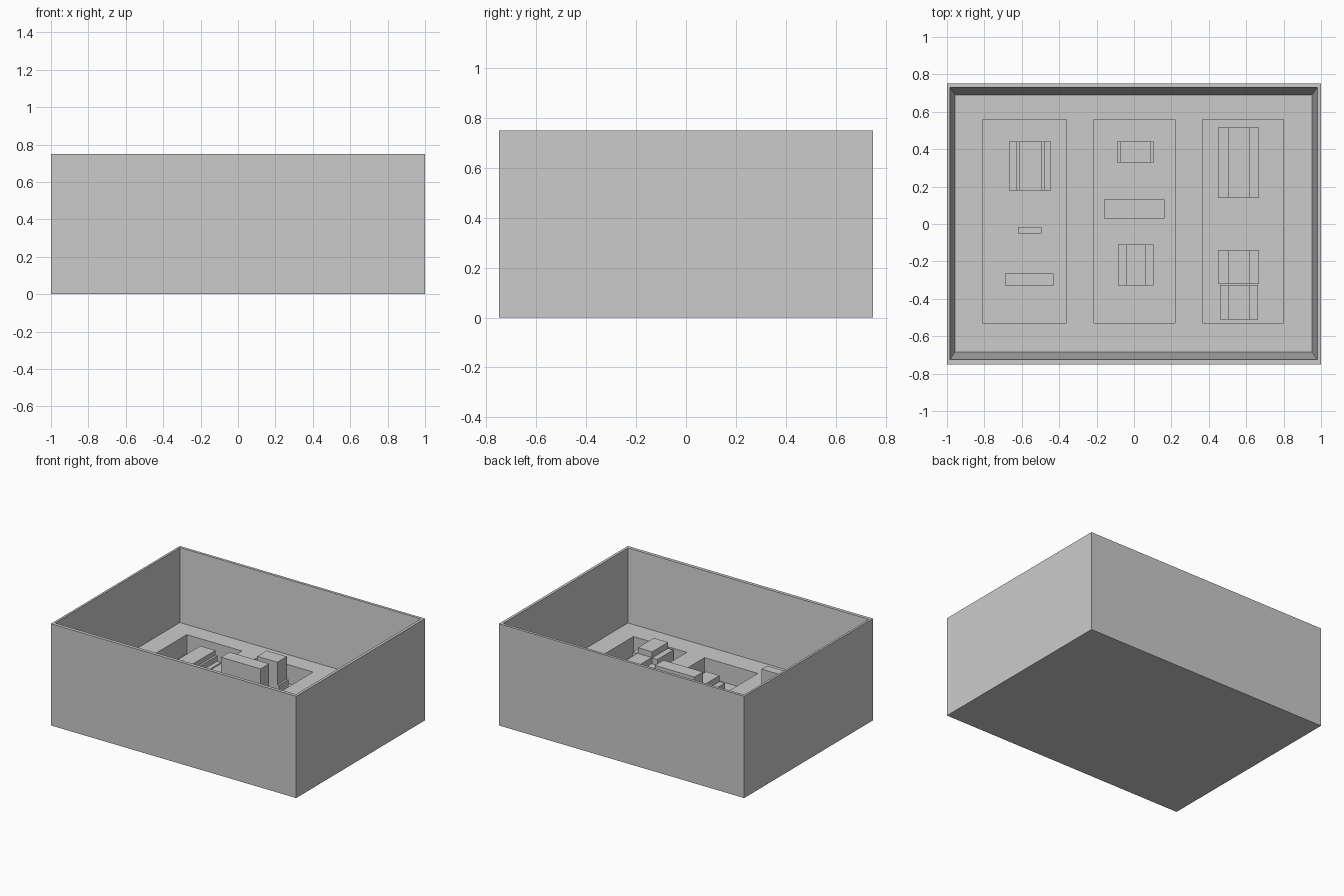
import bpy, bmesh

if "Cube" in bpy.data.objects:
    bpy.data.objects.remove(bpy.data.objects["Cube"])

FLOOR = 0.22      # tray deck height
PIT = 0.08        # bottom of the pockets


def block(name, x0, x1, y0, y1, z0, z1, flare=(0, 0)):
    """Box between limits; flare widens the top edge in x and y."""
    bm = bmesh.new()
    bmesh.ops.create_cube(bm, size=1)
    for v in bm.verts:
        top = v.co.z > 0
        fx, fy = flare if top else (0, 0)
        v.co = (x1 + fx if v.co.x > 0 else x0 - fx,
                y1 + fy if v.co.y > 0 else y0 - fy,
                z1 if top else z0)
    me = bpy.data.meshes.new(name)
    bm.to_mesh(me)
    bm.free()
    ob = bpy.data.objects.new(name, me)
    bpy.context.collection.objects.link(ob)
    return ob


def cut(target, cutter):
    """Subtract the cutter from the target and discard it."""
    mod = target.modifiers.new("cut", 'BOOLEAN')
    mod.operation = 'DIFFERENCE'
    mod.solver = 'EXACT'
    mod.object = cutter
    cutter.hide_render = True
    bpy.context.view_layer.objects.active = target
    bpy.ops.object.modifier_apply(modifier=mod.name)
    bpy.data.objects.remove(cutter)


def stepped(name, y0, y1, tiers):
    """Stacked tiers of (x0, x1, top), each resting on the one below."""
    z = PIT
    for i, (x0, x1, top) in enumerate(tiers):
        block(f"{name}_tier_{i + 1}", x0, x1, y0, y1, z, top)
        z = top


# Open box with slightly tapered inner walls
tray = block("tray", -1, 1, -0.75, 0.75, 0, 0.75)
cut(tray, block("cavity_cutter", -0.957, 0.953, -0.685, 0.69, FLOOR, 0.75 + 1e-4,
                flare=(0.027, 0.04)))

# Three rectangular pockets in the deck
for x0, x1 in ((-0.81, -0.36), (-0.215, 0.22), (0.365, 0.80)):
    cut(tray, block("pocket_cutter", x0, x1, -0.53, 0.56, PIT, 0.4))

# Left pocket parts
stepped("left_block", 0.18, 0.44,
        [(-0.668, -0.444, 0.16), (-0.631, -0.476, 0.20), (-0.615, -0.492, 0.235)])
block("left_small_bar", -0.62, -0.495, -0.05, -0.015, PIT, 0.22)
block("left_tall_bar", -0.69, -0.43, -0.33, -0.265, PIT, 0.41)

# Middle pocket parts
stepped("middle_post", 0.33, 0.44, [(-0.09, 0.105, 0.18), (-0.075, 0.09, 0.345)])
block("middle_tall_bar", -0.16, 0.163, 0.03, 0.13, PIT, 0.43)
stepped("middle_block", -0.33, -0.11, [(-0.085, 0.105, 0.19), (-0.043, 0.065, 0.235)])

# Right pocket parts
stepped("right_long_block", 0.14, 0.515, [(0.45, 0.667, 0.18), (0.503, 0.62, 0.23)])
stepped("right_short_block", -0.32, -0.14, [(0.45, 0.667, 0.18), (0.503, 0.62, 0.225)])
stepped("right_front_block", -0.51, -0.325, [(0.46, 0.662, 0.22), (0.503, 0.62, 0.265)])
